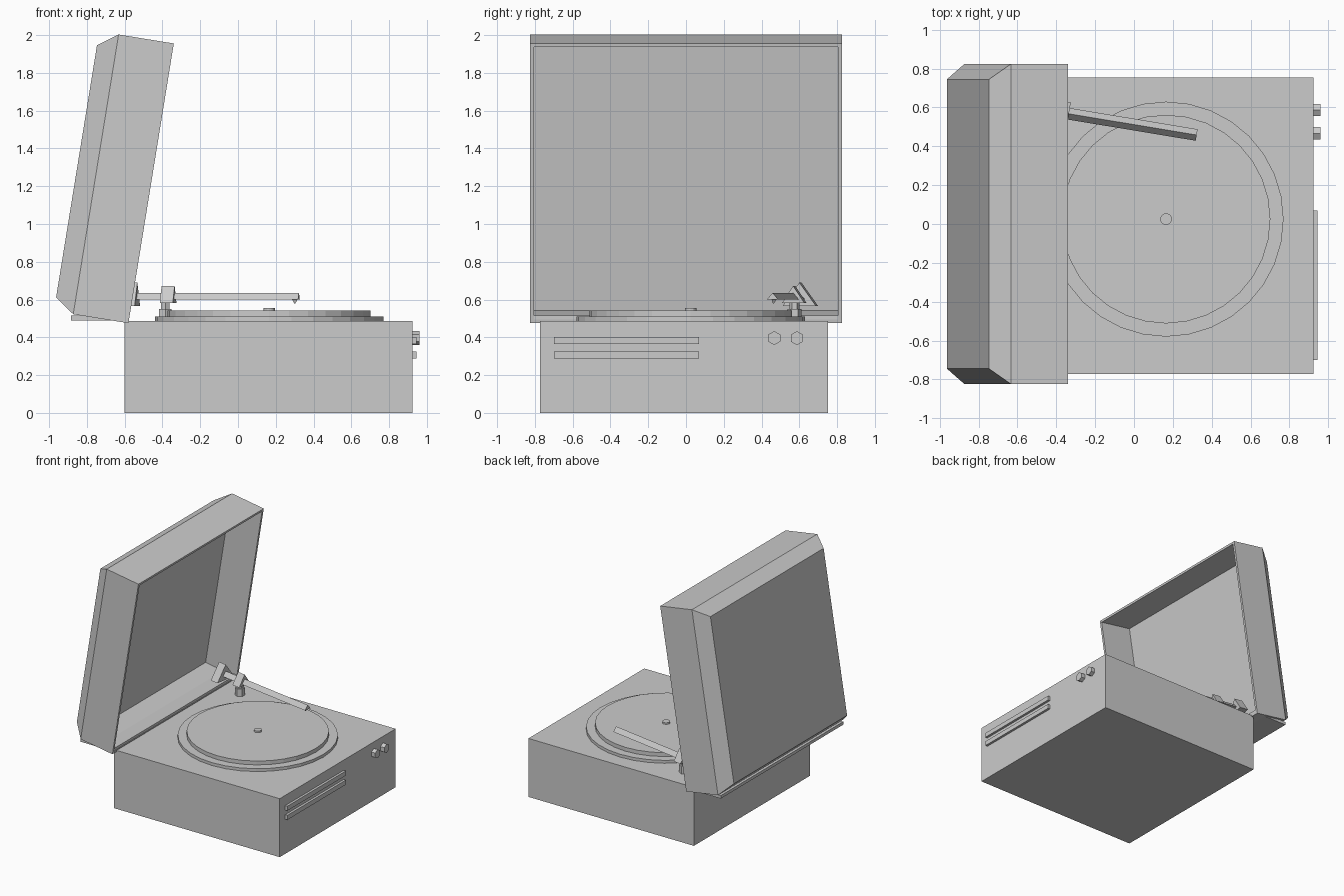
import bpy, bmesh, math
from mathutils import Matrix, Vector

if "Cube" in bpy.data.objects:
    bpy.data.objects.remove(bpy.data.objects["Cube"])


def finish(name, bm, matrix=None):
    bmesh.ops.recalc_face_normals(bm, faces=bm.faces)
    mesh = bpy.data.meshes.new(name)
    bm.to_mesh(mesh)
    bm.free()
    ob = bpy.data.objects.new(name, mesh)
    bpy.context.collection.objects.link(ob)
    if matrix:
        ob.matrix_world = matrix
    return ob


def box(name, x, y, z):
    bm = bmesh.new()
    size = Matrix.Diagonal((x[1] - x[0], y[1] - y[0], z[1] - z[0], 1))
    mid = Matrix.Translation((sum(x) / 2, sum(y) / 2, sum(z) / 2))
    bmesh.ops.create_cube(bm, size=1, matrix=mid @ size)
    return finish(name, bm)


def cylinder(name, centre, r1, r2, depth, sides, rotation=None):
    bm = bmesh.new()
    bmesh.ops.create_cone(bm, cap_ends=True, segments=sides, radius1=r1, radius2=r2, depth=depth)
    return finish(name, bm, Matrix.Translation(centre) @ (rotation or Matrix()))


def tri_prism(name, x0, x1, half_width, z0, z1, matrix):
    # Triangular bar along local x, ridge on top
    bm = bmesh.new()
    ends = [[bm.verts.new(p) for p in ((x, -half_width, z0), (x, half_width, z0), (x, 0, z1))]
            for x in (x0, x1)]
    for e in ends:
        bm.faces.new(e)
    for i in range(3):
        j = (i + 1) % 3
        bm.faces.new((ends[0][i], ends[0][j], ends[1][j], ends[1][i]))
    return finish(name, bm, matrix)


# Cabinet and rear hinge plate
box("cabinet", (-0.60, 0.925), (-0.772, 0.753), (0, 0.487))
box("hinge_plate", (-0.885, -0.58), (-0.806, 0.806), (0.49, 0.515))

# Hollow lid: nested rings (u0, u1, half width, depth) from inner floor to outer top
rings = [(0.02, 1.482, 0.806, 0.29), (0.02, 1.482, 0.806, 0), (0, 1.5, 0.825, 0),
         (0, 1.5, 0.825, 0.296), (0.073, 1.425, 0.745, 0.4)]
bm = bmesh.new()
loops = [[bm.verts.new(p) for p in ((a, -w, d), (b, -w, d), (b, w, d), (a, w, d))]
         for a, b, w, d in rings]
for lo, hi in zip(loops, loops[1:]):
    for i in range(4):
        j = (i + 1) % 4
        bm.faces.new((lo[i], lo[j], hi[j], hi[i]))
bm.faces.new(loops[0])
bm.faces.new(loops[-1])
u = Vector((0.24, 0, 1.48)).normalized()
n = Vector((-u.z, 0, u.x))
frame = Matrix((u, (0, 1, 0), n)).transposed().to_4x4()
finish("lid", bm, Matrix.Translation((-0.58, 0, 0.475)) @ frame)

# Platter, record and spindle
cylinder("platter", (0.165, 0.025, 0.498), 0.605, 0.605, 0.026, 32)
cylinder("record", (0.165, 0.025, 0.526), 0.537, 0.537, 0.034, 32)
cylinder("spindle", (0.165, 0.025, 0.546), 0.03, 0.03, 0.02, 16)

# Tonearm on its post, with saddle, counterweight and needle
pivot = Vector((-0.37, 0.573, 0))
arm = Matrix.Translation(pivot) @ Matrix.Rotation(math.radians(-9.4), 4, 'Z')
tri_prism("tonearm", -0.24, 0.702, 0.03, 0.60, 0.636, arm)
tri_prism("arm_saddle", -0.035, 0.035, 0.06, 0.582, 0.672, arm)
tri_prism("counterweight", -0.235, -0.165, 0.09, 0.565, 0.69, arm)
cylinder("arm_post", (-0.385, 0.575, 0.518), 0.037, 0.037, 0.064, 6)
cylinder("arm_neck", (-0.385, 0.575, 0.57), 0.026, 0.026, 0.04, 6)
cylinder("needle", arm @ Vector((0.68, 0, 0.59)), 0.002, 0.018, 0.024, 3)

# Raised grille bars and hexagonal knobs on the right-hand side
for i, z in enumerate((0.383, 0.307)):
    box(f"grille_bar_{i + 1}", (0.92, 0.945), (-0.70, 0.07), (z - 0.019, z + 0.019))
side = Matrix.Rotation(math.pi / 2, 4, 'Y') @ Matrix.Rotation(math.pi / 2, 4, 'Z')
for i, y in enumerate((0.467, 0.587)):
    cylinder(f"knob_{i + 1}", (0.938, y, 0.396), 0.037, 0.037, 0.044, 6, side)
